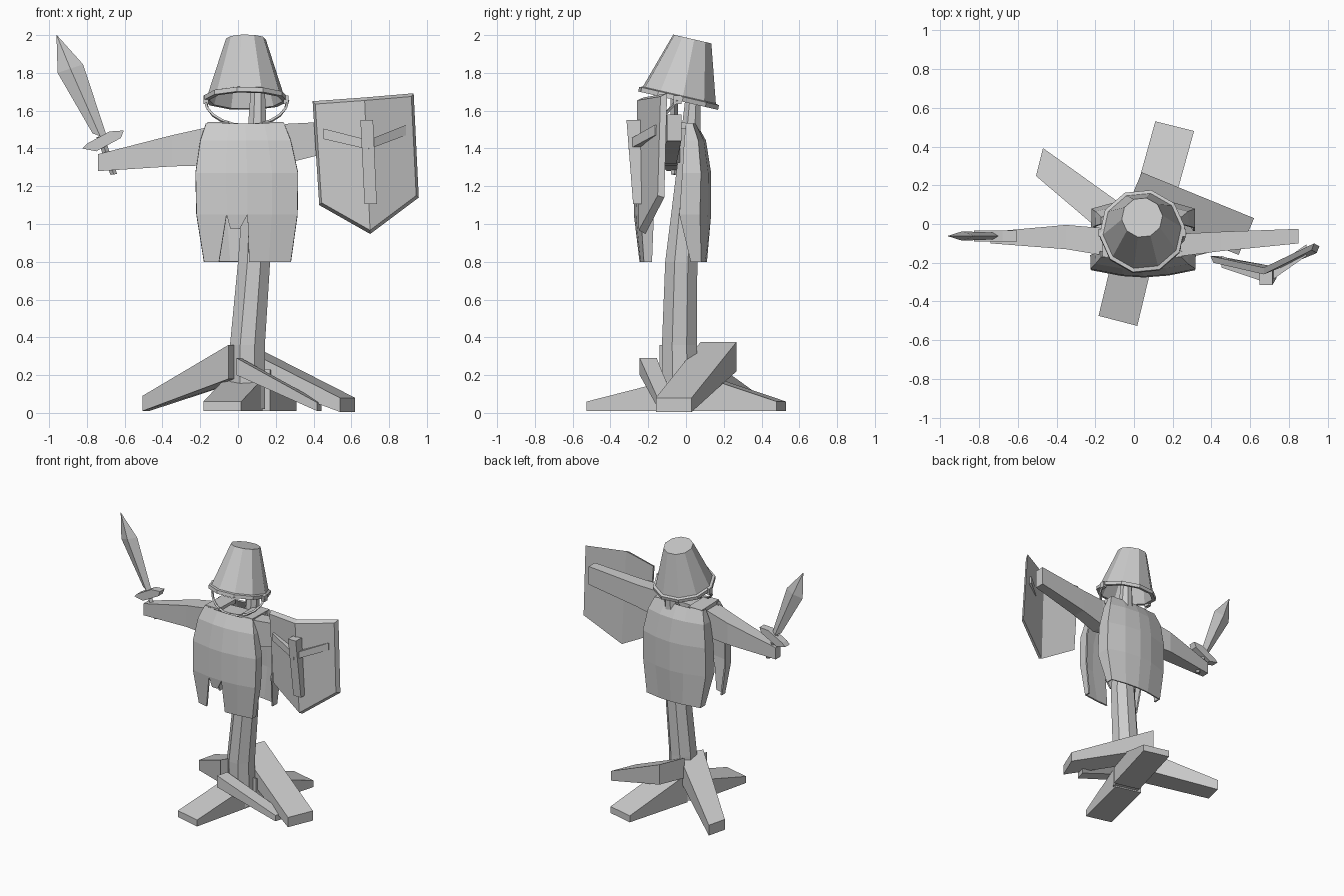
import bpy, math
from mathutils import Vector, Matrix

if "Cube" in bpy.data.objects:
    bpy.data.objects.remove(bpy.data.objects["Cube"])

grey = bpy.data.materials.new("plain grey")
grey.diffuse_color = (0.6, 0.6, 0.6, 1)
grey.use_nodes = True
grey.node_tree.nodes["Principled BSDF"].inputs["Base Color"].default_value = grey.diffuse_color


def make(name, verts, faces, solid=0):
    me = bpy.data.meshes.new(name)
    me.from_pydata([tuple(v) for v in verts], [], faces)
    me.materials.append(grey)
    ob = bpy.data.objects.new(name, me)
    bpy.context.collection.objects.link(ob)
    bpy.context.view_layer.objects.active = ob
    ob.select_set(True)
    bpy.ops.object.mode_set(mode='EDIT')
    bpy.ops.mesh.select_all(action='SELECT')
    bpy.ops.mesh.normals_make_consistent(inside=False)
    bpy.ops.object.mode_set(mode='OBJECT')
    ob.select_set(False)
    if solid:
        m = ob.modifiers.new("thickness", 'SOLIDIFY')
        m.thickness = solid
        m.offset = 0
    return ob


def loft(name, rings, caps=True, loop=False):
    """Skin a row of equal-length closed rings."""
    n, k = len(rings[0]), len(rings)
    verts = [p for r in rings for p in r]
    faces = []
    for i in range(k if loop else k - 1):
        a, b = i * n, (i + 1) % k * n
        faces += [(a + j, a + (j + 1) % n, b + (j + 1) % n, b + j) for j in range(n)]
    if caps and not loop:
        faces += [tuple(range(n)), tuple(range((k - 1) * n, k * n))]
    return make(name, verts, faces)


def ngon(c, r, n, mat=None, turn=0.0):
    pts = [Vector((r * math.cos(turn + math.tau * i / n), r * math.sin(turn + math.tau * i / n), 0)) for i in range(n)]
    return [Vector(c) + (mat @ p if mat else p) for p in pts]


def plank(name, a, b, wa, wb, za, zb):
    """Tapered board between ground points a and b, with half-width vectors and z ranges."""
    rings = []
    for p, w, z in ((a, wa, za), (b, wb, zb)):
        l, r = (p[0] - w[0], p[1] - w[1]), (p[0] + w[0], p[1] + w[1])
        rings.append([(*l, z[0]), (*r, z[0]), (*r, z[1]), (*l, z[1])])
    return loft(name, rings)


# Post running from the feet up into the helmet
loft("post", [ngon(c, r, 8, turn=math.pi / 8) for c, r in (
    ((.05, -.03, .02), .10), ((.05, -.035, .36), .10), ((.085, -.025, .8), .092),
    ((.10, .02, 1.4), .06), ((.105, .04, 1.72), .04))])

# Foot boards
plank("front_foot", (-.083, -.5), (.03, -.03), (.1, -.026), (.1, -.026), (.01, .06), (.01, .18))
plank("back_foot", (.21, .505), (.07, 0), (.1, -.025), (.1, -.025), (.01, .06), (.01, .23))
plank("left_brace", (-.488, .32), (0, -.06), (.018, .072), (.05, .08), (.01, .09), (.18, .36))
plank("right_brace", (.58, -.065), (0, .172), (.04, .095), (.04, .095), (.005, .08), (.22, .375))
plank("front_brace", (.43, -.1), (.005, -.2), (.012, .04), (.012, .045), (.01, .055), (.2, .29))

# Tunic: curved front and back panels, open at the sides
COLS = [0, 0, .295, .505, .75, 1, 1]
DEPTH = [0, .65, .93, 1, .9, .65, 0]


def panel(name, rows, hem=None):
    verts, faces = [], []
    for i, (z, xl, xr, ye, ym) in enumerate(rows):
        cols = hem if hem and i == len(rows) - 1 else COLS
        verts += [(xl + (xr - xl) * c, ye + (ym - ye) * d, z) for c, d in zip(cols, DEPTH)]
    for i in range(len(rows) - 1):
        for j in range(6):
            a = i * 7 + j
            if hem and j == 2 and i == len(rows) - 2:     # torn slit with short tooth
                verts += [(-.04, -.255, .975), (.01, -.26, .975)]
                faces.append((a, a + 1, len(verts) - 1, len(verts) - 2))
            else:
                faces.append((a, a + 1, a + 8, a + 7))
    return make(name, verts, faces, .012)


panel("tunic_front", [(1.53, -.165, .24, -.14, -.18), (1.44, -.195, .275, -.15, -.23),
                      (1.27, -.22, .313, -.16, -.265), (1.05, -.215, .31, -.17, -.27),
                      (.80, -.175, .275, -.18, -.24)], [0, 0, .167, .52, .75, 1, 1])
panel("tunic_back", [(1.53, -.165, .24, 0, .05), (1.44, -.195, .275, -.01, .10),
                     (1.27, -.215, .31, -.02, .127), (1.05, -.215, .31, -.035, .127),
                     (.80, -.175, .275, .025, .105)])
for side, x in (("left", -.105), ("right", .185)):
    plank(side + "_shoulder_strap", (x, -.17), (x, .04), (.057, 0), (.057, 0), (1.505, 1.54), (1.505, 1.535))


# Arms: box sections along x
def arm(name, secs):
    loft(name, [[(x, y0, z0), (x, y1, z0), (x, y1, z1), (x, y0, z1)] for x, y0, y1, z0, z1 in secs])


arm("sword_arm", [(.06, -.14, -.02, 1.34, 1.52), (-.17, -.16, -.02, 1.31, 1.51),
                  (-.35, -.13, -.005, 1.305, 1.47), (-.74, -.1, -.04, 1.28, 1.37)])
arm("shield_arm", [(.06, -.14, -.02, 1.33, 1.52), (.25, -.165, -.05, 1.32, 1.53),
                   (.45, -.14, -.04, 1.37, 1.54), (.85, -.1, -.025, 1.44, 1.58)])

# Sword: diamond-section blade, guard and grip in one slanted plane
SY = -.062


def diamond(l, r, t):
    l, r = Vector((l[0], SY, l[1])), Vector((r[0], SY, r[1]))
    m, d = (l + r) / 2, Vector((0, t, 0))
    return [l, m - d, r, m + d]


loft("sword_blade", [diamond((-.77, 1.48), (-.69, 1.45), .018), diamond((-.955, 1.80), (-.82, 1.845), .024),
                     diamond((-.961, 2.0), (-.959, 2.0), .001)])
loft("sword_grip", [diamond((-.675, 1.26), (-.64, 1.265), .018), diamond((-.75, 1.46), (-.71, 1.47), .018)])
guard = [(-.825, 1.40), (-.75, 1.385), (-.62, 1.455), (-.605, 1.495), (-.68, 1.49), (-.80, 1.425)]
loft("sword_guard", [[(x, SY + s * .028, z) for x, z in guard] for s in (-1, 1)])

# Shield: folded plate with a bevelled rim
rim = [Vector(p) for p in ((.395, -.165, 1.65), (.67, -.225, 1.67), (.93, -.10, 1.692),
                           (.957, -.115, 1.14), (.70, -.215, .947), (.43, -.165, 1.10))]
mid = Vector((.68, 0, 1.35))
face = [Vector((mid.x + (p.x - mid.x) * .95, p.y - .035, mid.z + (p.z - mid.z) * .95)) for p in rim]
make("shield", rim + face, [(0, 1, 4, 5), (1, 2, 3, 4), (6, 7, 10, 11), (7, 8, 9, 10)]
     + [(i, (i + 1) % 6, (i + 1) % 6 + 6, i + 6) for i in range(6)])

# Raised cross on the shield
loft("cross_upright", [[(a, y, z), (b, y, z), (b, -.23, z), (a, -.23, z)]
                       for a, b, y, z in ((.648, .715, -.315, 1.55), (.67, .735, -.28, 1.105))])
loft("cross_bar", [[(x, y, z0), (x, y, z1), (x, y + .06, z1), (x, y + .06, z0)]
                   for x, y, z0, z1 in ((.452, -.225, 1.45, 1.505), (.69, -.305, 1.395, 1.445), (.89, -.165, 1.47, 1.525))])

# Bucket helmet, tilted forward, hollow and open below
tilt = Matrix.Rotation(math.radians(-13), 3, 'X')
base = Vector((.042, -.042, 1.653))


def ring(h, r):
    return ngon(base + tilt @ Vector((0, 0, h)), r, 10, tilt, .1)


loft("bucket", [ring(.335, .106), ring(.03, .203), ring(.025, .222), ring(0, .222),
                ring(0, .195), ring(.32, .095)])

# Bucket handle: thin wire hanging under the front of the rim
path = []
for i in range(11):
    a = math.pi * i / 10
    path.append(Vector((.045 - .218 * math.cos(a), -.045 - .12 * math.sin(a), 1.655 - .135 * math.sin(a))))
frames = []
for i, p in enumerate(path):
    t = path[min(i + 1, 10)] - path[max(i - 1, 0)]
    frames.append(ngon(p, .009, 4, t.to_track_quat('Z', 'Y').to_matrix()))
loft("bucket_handle", frames)
for side, x in (("left", -.17), ("right", .255)):
    plank(side + "_handle_ear", (x, -.065), (x, -.025), (.013, 0), (.013, 0), (1.635, 1.68), (1.635, 1.68))
